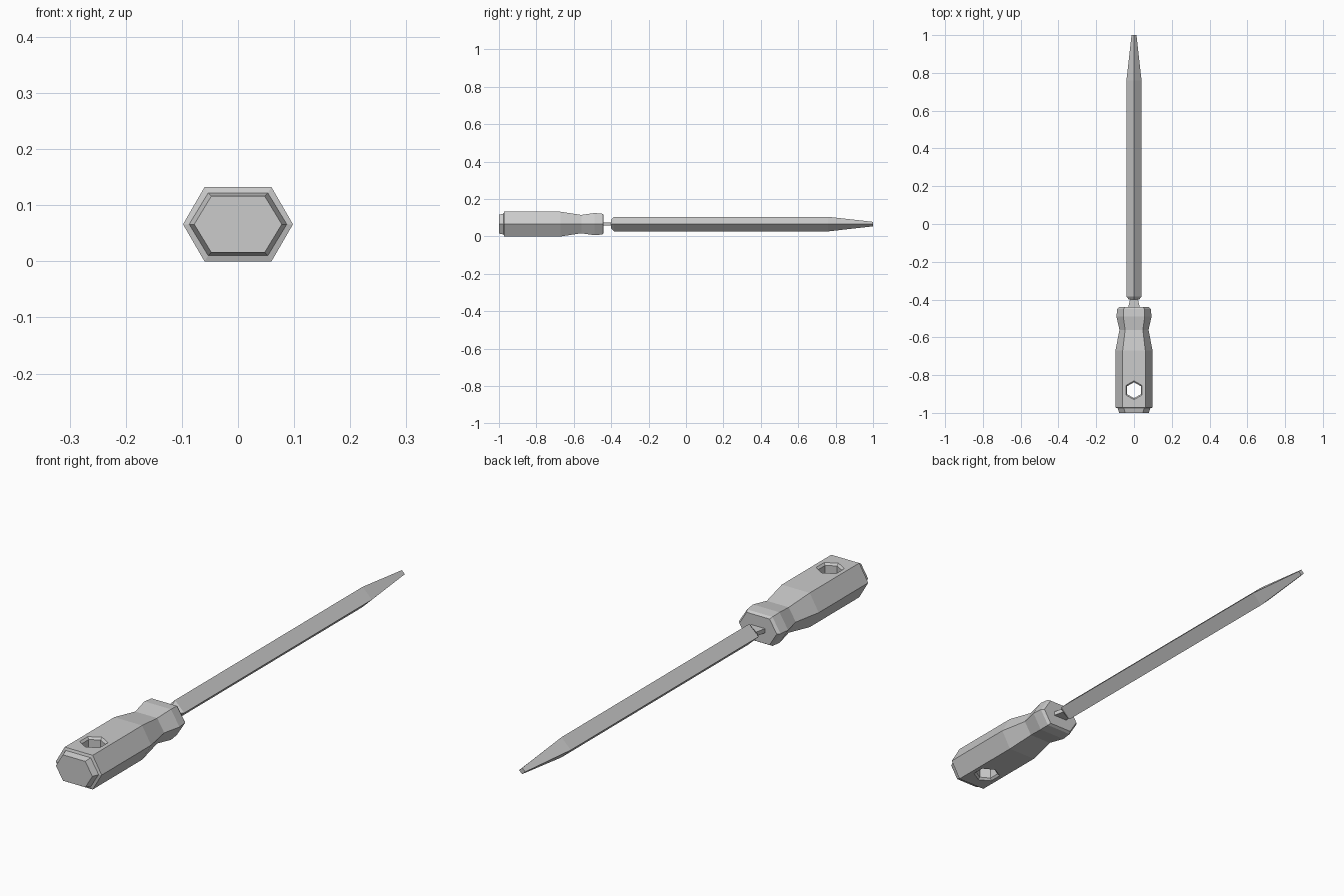
import bpy, bmesh, math

if "Cube" in bpy.data.objects:
    bpy.data.objects.remove(bpy.data.objects["Cube"])

ZC = 0.066  # height of the tool's long axis


def loft(name, rings):
    """Skin equal-length rings of 3D points and cap both ends."""
    bm = bmesh.new()
    loops = [[bm.verts.new(p) for p in ring] for ring in rings]
    n = len(loops[0])
    for a, b in zip(loops, loops[1:]):
        for i in range(n):
            j = (i + 1) % n
            bm.faces.new((a[i], a[j], b[j], b[i]))
    bm.faces.new(loops[0])
    bm.faces.new(loops[-1])
    bmesh.ops.recalc_face_normals(bm, faces=bm.faces)
    mesh = bpy.data.meshes.new(name)
    bm.to_mesh(mesh)
    bm.free()
    obj = bpy.data.objects.new(name, mesh)
    bpy.context.collection.objects.link(obj)
    return obj


def along_y(shape, sections):
    """Place a unit cross-section at each (y, half width, half height)."""
    return [[(x * w, y, ZC + z * h) for x, z in shape] for y, w, h in sections]


HEX = [(1, 0), (0.61, 1), (-0.61, 1), (-1, 0), (-0.61, -1), (0.61, -1)]
DIAMOND = [(1, 0), (0, 1), (-1, 0), (0, -1)]
RECT = [(1, 1), (-1, 1), (-1, -1), (1, -1)]

# Six-sided grip with stepped butt, waist and flared collar
handle = loft("handle", along_y(HEX, [
    (-1.0, 0.078, 0.050), (-0.975, 0.087, 0.056), (-0.972, 0.098, 0.066),
    (-0.67, 0.098, 0.066), (-0.56, 0.077, 0.049), (-0.49, 0.093, 0.059),
    (-0.45, 0.089, 0.056), (-0.44, 0.080, 0.050)]))

# Chamfered hexagonal hanging hole
cutter = loft("hole_cutter", [
    [(r * math.sin(i * math.pi / 3), -0.88 + r * math.cos(i * math.pi / 3), ZC + z)
     for i in range(6)]
    for z, r in [(-0.074, 0.058), (-0.058, 0.042), (0.058, 0.042), (0.074, 0.058)]])
cutter.hide_render = True
mod = handle.modifiers.new("hole", 'BOOLEAN')
mod.operation = 'DIFFERENCE'
mod.solver = 'EXACT'
mod.object = cutter
bpy.context.view_layer.objects.active = handle
bpy.ops.object.modifier_apply(modifier=mod.name)
bpy.data.objects.remove(cutter)

# Thin flat tang joining grip and shaft
loft("neck", along_y(RECT, [(-0.46, 0.030, 0.008), (-0.44, 0.030, 0.008),
                            (-0.38, 0.017, 0.008)]))

# Square shaft turned on edge, tapering to a blunt tip
loft("shaft", along_y(DIAMOND, [
    (-0.40, 0.027, 0.024), (-0.385, 0.040, 0.039),
    (0.76, 0.040, 0.039), (1.0, 0.013, 0.012)]))
